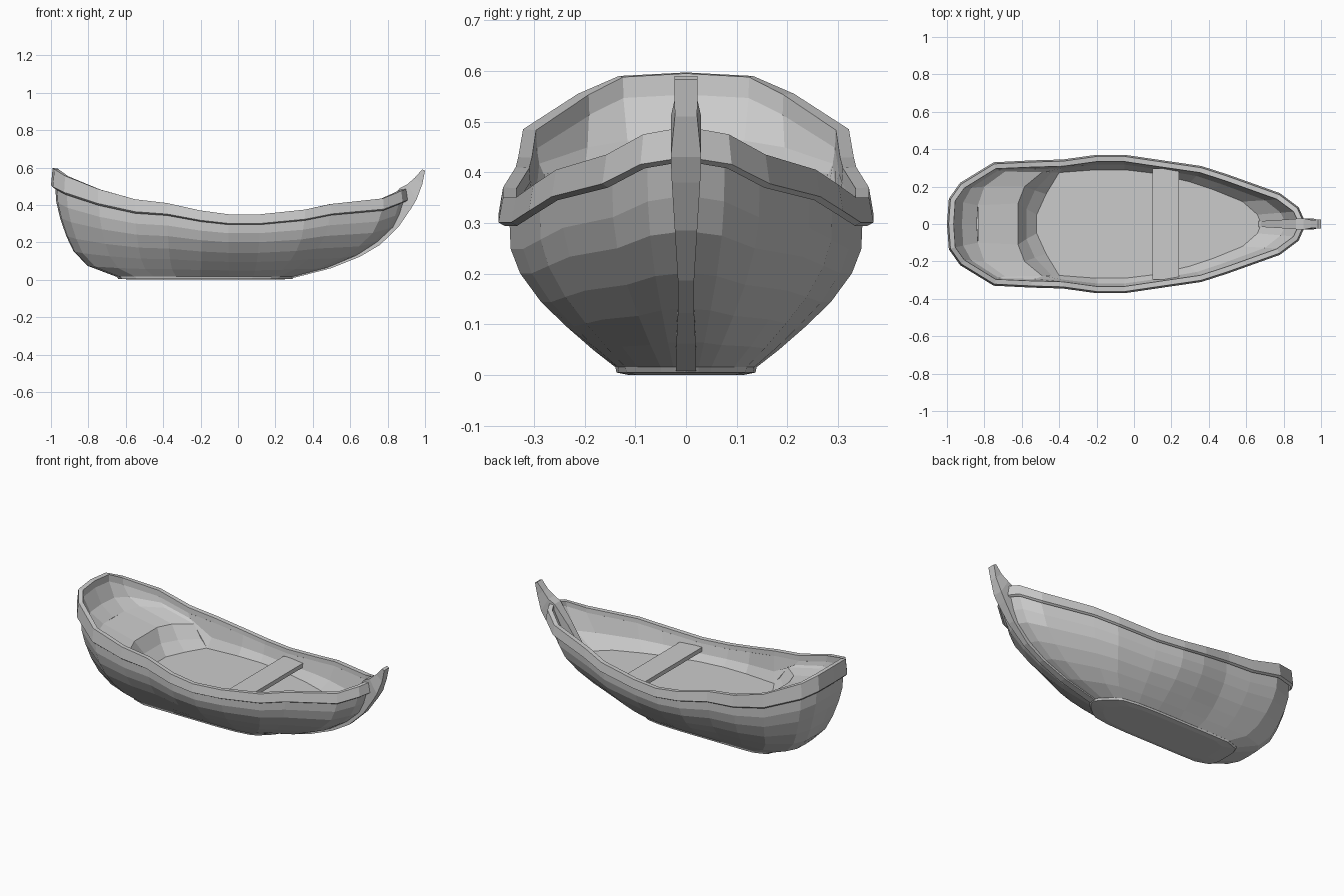
import bpy, bmesh
from mathutils import Vector

if "Cube" in bpy.data.objects:
    bpy.data.objects.remove(bpy.data.objects["Cube"])


def make(name, verts, faces):
    me = bpy.data.meshes.new(name)
    me.from_pydata(verts, [], faces)
    bm = bmesh.new()
    bm.from_mesh(me)
    bmesh.ops.remove_doubles(bm, verts=bm.verts, dist=1e-5)
    bmesh.ops.recalc_face_normals(bm, faces=bm.faces)
    bm.to_mesh(me)
    bm.free()
    ob = bpy.data.objects.new(name, me)
    bpy.context.collection.objects.link(ob)
    return ob


def loft(name, rings, closed=False):
    """Skin equal-length rings; cap the ends, or join last to first."""
    n, m = len(rings[0]), len(rings)
    verts = [p for r in rings for p in r]
    faces = []
    for k in range(m if closed else m - 1):
        a, b = k * n, (k + 1) % m * n
        faces += [(a + i, a + (i + 1) % n, b + (i + 1) % n, b + i) for i in range(n)]
    if not closed:
        faces += [tuple(range(n)), tuple(range((m - 1) * n, m * n))]
    return make(name, verts, faces)


def mirror(half):
    """Half outline from stern to bow -> full closed ring."""
    return half + [(x, -y, z) for x, y, z in half[-2:0:-1]]


def interp(xs, ys, t):
    for i in range(len(xs) - 1):
        if t <= xs[i + 1]:
            return ys[i] + (ys[i + 1] - ys[i]) * (t - xs[i]) / (xs[i + 1] - xs[i])
    return ys[-1]


# Half outlines, stern to bow
SHEER = [(-1, 0, .597), (-.99, .135, .59), (-.93, .22, .555), (-.75, .33, .485),
         (-.55, .34, .43), (-.38, .345, .41), (-.2, .37, .37), (-.05, .37, .35),
         (.12, .345, .35), (.36, .31, .375), (.5, .265, .405), (.78, .165, .435),
         (.88, .09, .475), (.92, 0, .49)]
BOTTOM = [(-.65, 0), (-.65, .06), (-.63, .11), (-.55, .138), (-.45, .14), (-.33, .14),
          (-.2, .14), (-.05, .14), (.08, .135), (.18, .12), (.22, .095), (.27, .05),
          (.29, .025), (.3, 0)]
FLOOR = [(-.84, 0), (-.835, .1), (-.8, .2), (-.69, .28), (-.49, .278), (-.4, .275),
         (-.2, .29), (-.05, .29), (.1, .272), (.3, .225), (.42, .185), (.58, .12),
         (.66, .05), (.68, 0)]
FLOOR_Z, SEAT_Z = .23, [.405, .405, .405, .395, .35]


def rail_h(x):
    return .055 + (.05 if x < 0 else .015) * abs(x) ** 1.5


def rail_ring(inset, up):
    """Offset the sheer outline inward; up=1 is rail top, 0 is rail bottom."""
    full = mirror(SHEER)
    out = []
    for i in range(len(SHEER)):
        p, q = Vector(full[i - 1]), Vector(full[(i + 1) % len(full)])
        d = (q - p).to_2d().normalized()
        x, y, z = SHEER[i]
        out.append((x + d.y * inset, y - d.x * inset if 0 < i < len(SHEER) - 1 else 0,
                    z - rail_h(x) * (1 - up)))
    return out


# Hull shell: bilge levels outside, then over the top and down the inside
T = [0, .12, .28, .45, .65, .82, 1]
STERN = [0, .47, .70, .82, .92, .98, 1]
BOW = [0, .31, .57, .75, .9, .96, 1]
SIDE = [0, .21, .46, .7, .9, .99, 1]
top = rail_ring(.022, .1)
rings = []
for t in T:
    ring = []
    for (bx, by), (x, y, z) in zip(BOTTOM, top):
        fx = interp(T, STERN if x < 0 else BOW, t)
        ring.append((bx + (x - bx) * fx, by + (y - by) * interp(T, SIDE, t),
                     .016 + (z - .016) * t))
    rings.append(mirror(ring))
inner = rail_ring(.037, .6)
ledge = [(x, y, SEAT_Z[i] if i < 5 else FLOOR_Z) for i, (x, y) in enumerate(FLOOR)]
mid = [tuple(p + (q - p) * f for p, q, f in zip(a, b, (.35, .35, .6)))
       for a, b in zip(inner, ledge)]
base = [(x, y * (.75 if i < 4 else 1), FLOOR_Z) for i, (x, y) in enumerate(FLOOR)]
rings += [mirror(r) for r in (rail_ring(.022, .6), inner, mid, ledge, base)]
loft("hull", rings)

# Gunwale rail around the top edge
loft("gunwale_rail", [mirror(rail_ring(i, u)) for i, u in
                      ((.009, 1), (.036, .98), (.038, .55), (.022, .3), (.012, 0), (0, .12))],
     closed=True)

# Flat bottom plate
loft("bottom_plate", [mirror([(-.17 + (x + .17) * s, y * s, z) for x, y in BOTTOM])
                      for s, z in ((.8, 0), (.98, .005), (1, .018))])

# Stern seat, dipping toward a curved, sloping front
front = [(-.49, .278, .35), (-.585, .2, .355), (-.62, .11, .36)]
shin = [(-.44, .275, .275), (-.53, .18, .28), (-.575, .08, .285)]
foot = [(-.4, .275, FLOOR_Z), (-.47, .16, FLOOR_Z), (-.52, .05, FLOOR_Z)]
back = [(x, y, SEAT_Z[i]) for i, (x, y) in enumerate(FLOOR[1:4], 1)][::-1]
rows = []
for r in (back, front, shin, foot):
    rows += [(x, y, z + .002) for x, y, z in r] + [(x, -y, z + .002) for x, y, z in r[::-1]]
make("stern_seat", rows, [(k + i, k + i + 1, k + i + 7, k + i + 6)
                          for k in (0, 6, 12) for i in range(5)])

# Cross bench
sx = [.1, .24, .24, .1]
sy = [-.298, -.298, .298, .298]
loft("bench", [[(x, y, z) for x, y in zip(sx, sy)] for z in (.283, .308)])

# Stem post: (outer x, z, inner x, z, half width) from keel to tip
STEM = [(.29, .008, .29, .04, .02), (.5, .062, .48, .1, .019), (.65, .122, .6, .18, .016),
        (.76, .187, .68, .24, .016), (.86, .285, .78, .385, .022), (.925, .38, .865, .49, .028),
        (.955, .43, .905, .51, .03), (.985, .51, .945, .545, .022), (1, .583, .985, .59, .023)]
loft("stem_post", [[(a, -w, b), (a, w, b), (c, w, d), (c, -w, d)] for a, b, c, d, w in STEM])
